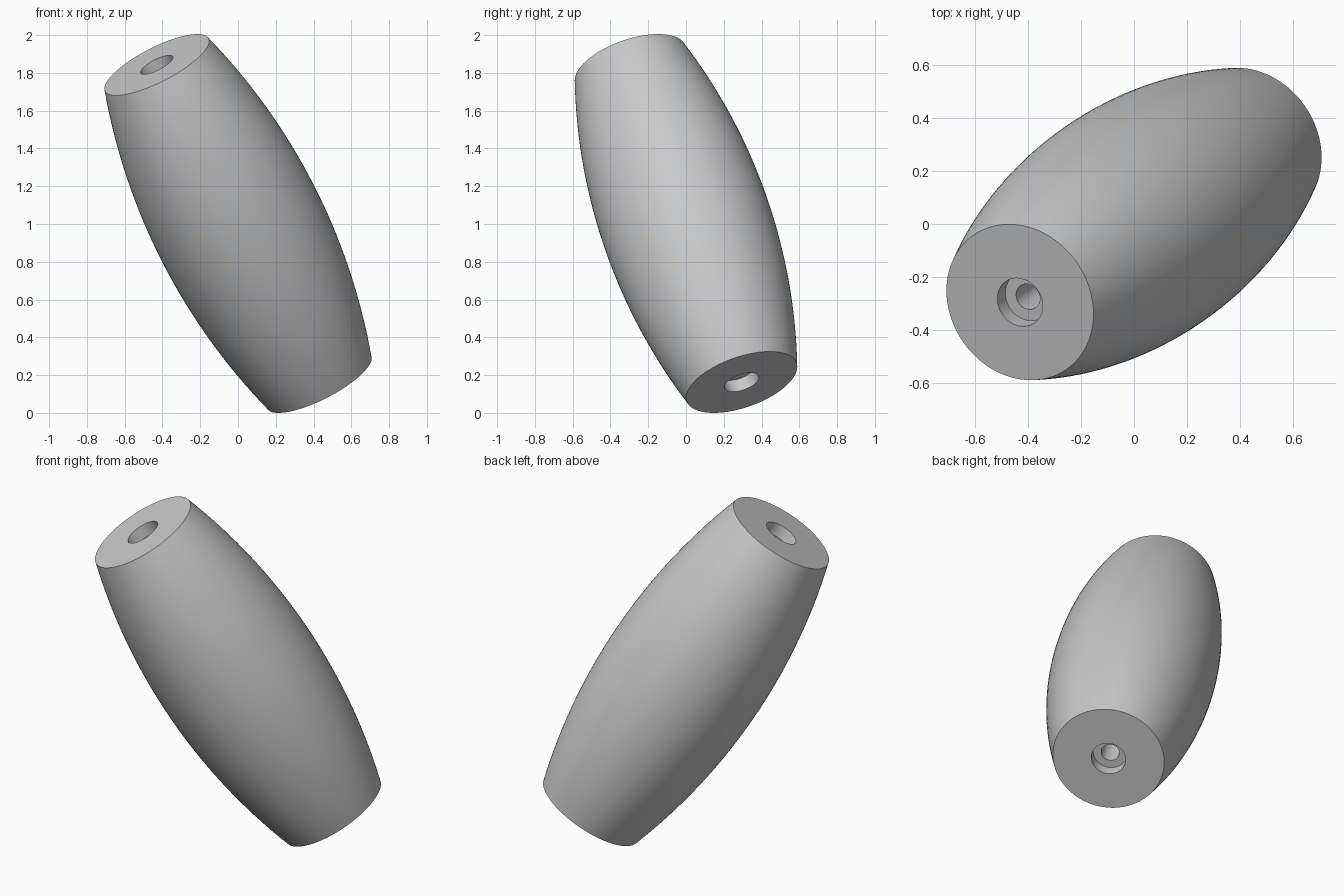
import bpy, bmesh, math
from mathutils import Vector, Matrix

cube = bpy.data.objects.get("Cube")
if cube:
    bpy.data.objects.remove(cube, do_unlink=True)

HALF = 0.989                    # half length along the axis
END_R, MID_R = 0.308, 0.45      # barrel radii
BORE_R, RECESS_R, RECESS_DEPTH = 0.05, 0.095, 0.07
AXIS = Vector((-0.43, -0.295, 0.84))
SEGMENTS, STEPS = 96, 32

# Barrel profile: a shallow circular arc from one end to the other
sag = MID_R - END_R
arc_r = (HALF ** 2 + sag ** 2) / (2 * sag)


def barrel_radius(h):
    return MID_R - arc_r + math.sqrt(arc_r ** 2 - h ** 2)


heights = [HALF * (2 * i / STEPS - 1) for i in range(STEPS + 1)]
profile = [(barrel_radius(h), h) for h in heights]

# Stepped through hole: a recess at each end joined by a narrow bore
shelf = HALF - RECESS_DEPTH
profile += [(RECESS_R, HALF), (RECESS_R, shelf), (BORE_R, shelf),
            (BORE_R, -shelf), (RECESS_R, -shelf), (RECESS_R, -HALF)]

# Revolve the closed profile
bm = bmesh.new()
verts = [bm.verts.new((r, 0, h)) for r, h in profile]
edges = [bm.edges.new((verts[i - 1], verts[i])) for i in range(len(verts))]
bmesh.ops.spin(bm, geom=verts + edges, cent=(0, 0, 0), axis=(0, 0, 1),
               angle=math.tau, steps=SEGMENTS)
bmesh.ops.remove_doubles(bm, verts=bm.verts, dist=0.0001)
bmesh.ops.recalc_face_normals(bm, faces=bm.faces)

# Tilt the handle and stand it on the ground
turn = Vector((0, 0, 1)).rotation_difference(AXIS).to_matrix().to_4x4()
bmesh.ops.transform(bm, matrix=Matrix.Translation((0, 0, 1)) @ turn, verts=bm.verts)
low = min(v.co.z for v in bm.verts)
bmesh.ops.translate(bm, vec=(0, 0, -low), verts=bm.verts)

mesh = bpy.data.meshes.new("barrel_handle")
bm.to_mesh(mesh)
bm.free()
handle = bpy.data.objects.new("barrel_handle", mesh)
bpy.context.collection.objects.link(handle)

# Plain grey material
grey = bpy.data.materials.new("plain_grey")
grey.use_nodes = True
colour = (0.58, 0.58, 0.58, 1)
grey.diffuse_color = colour
grey.node_tree.nodes["Principled BSDF"].inputs["Base Color"].default_value = colour
mesh.materials.append(grey)

bpy.ops.object.select_all(action="DESELECT")
handle.select_set(True)
bpy.context.view_layer.objects.active = handle
bpy.ops.object.shade_smooth_by_angle(angle=math.radians(30))
